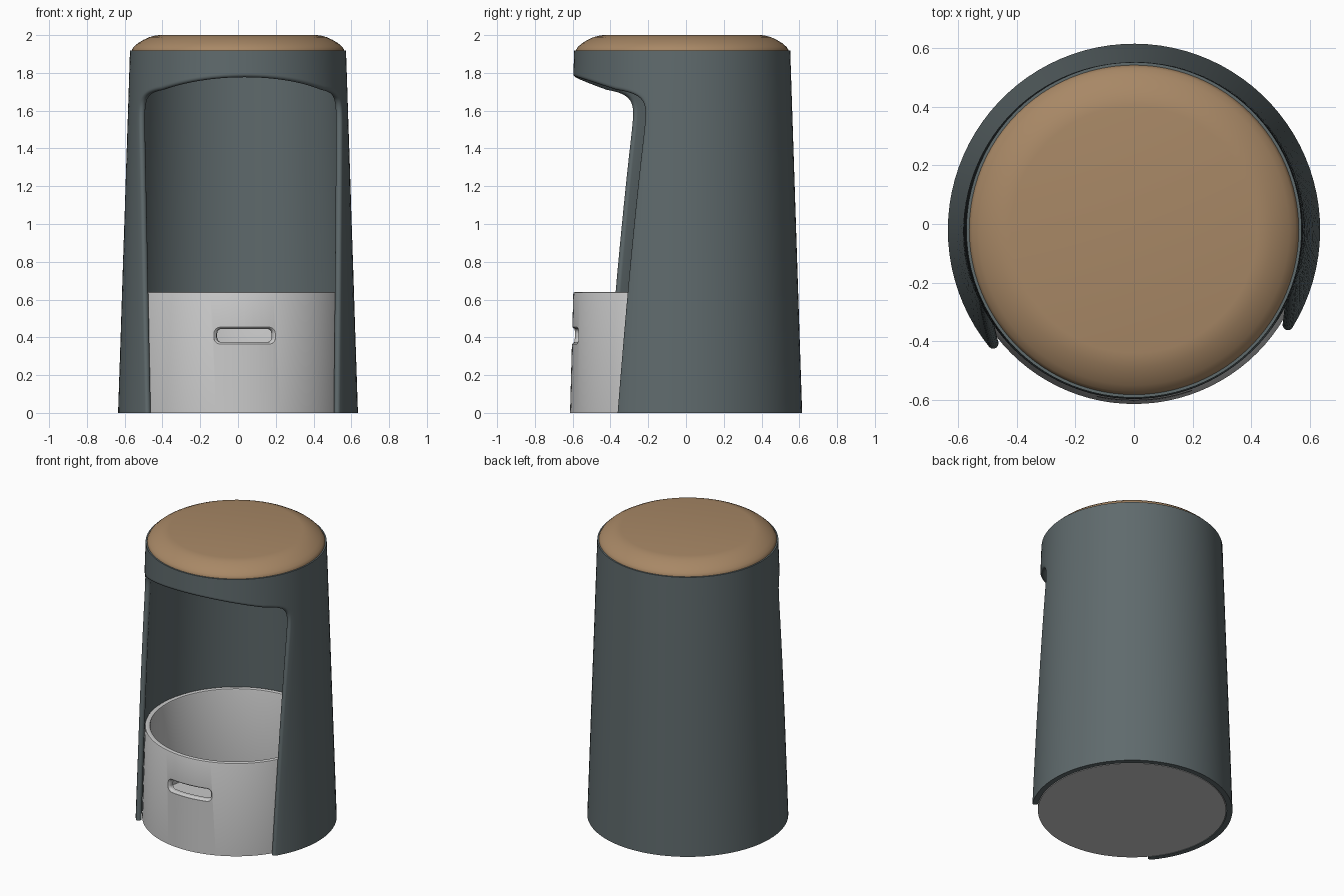
import bpy, bmesh, math
from mathutils import Vector
from mathutils.geometry import interpolate_bezier

if "Cube" in bpy.data.objects:
    bpy.data.objects.remove(bpy.data.objects["Cube"])

CY = -0.02                    # shared axis of all round parts
TURN = math.radians(3.6)      # opening is turned slightly to the right
TOP = 1.918


def material(name, rgb):
    m = bpy.data.materials.new(name)
    m.diffuse_color = (*rgb, 1)
    m.use_nodes = True
    m.node_tree.nodes["Principled BSDF"].inputs["Base Color"].default_value = m.diffuse_color
    return m


slate = material("slate_shell", (0.115, 0.145, 0.152))
tan = material("tan_leather", (0.39, 0.245, 0.132))
grey = material("light_grey", (0.58, 0.58, 0.58))


def make_object(name, bm, mat, smooth=True):
    bmesh.ops.remove_doubles(bm, verts=bm.verts[:], dist=0.0002)
    bmesh.ops.recalc_face_normals(bm, faces=bm.faces[:])
    mesh = bpy.data.meshes.new(name)
    bm.to_mesh(mesh)
    bm.free()
    ob = bpy.data.objects.new(name, mesh)
    bpy.context.collection.objects.link(ob)
    mesh.materials.append(mat)
    if smooth:
        bpy.ops.object.select_all(action='DESELECT')
        ob.select_set(True)
        bpy.context.view_layer.objects.active = ob
        bpy.ops.object.shade_smooth_by_angle(angle=math.radians(35))
    return ob


def polar(phi, r, z):
    return (r * math.sin(phi + TURN), CY - r * math.cos(phi + TURN), z)


def lathe(name, profile, mat, steps=96):
    bm = bmesh.new()
    vs = [bm.verts.new((r, CY, z)) for r, z in profile]
    es = [bm.edges.new(p) for p in zip(vs, vs[1:])]
    bmesh.ops.spin(bm, geom=vs + es, cent=(0, CY, 0), axis=(0, 0, 1),
                   angle=2 * math.pi, steps=steps)
    bmesh.ops.remove_doubles(bm, verts=bm.verts[:], dist=0.0002)
    return make_object(name, bm, mat)


# --- Tapered shell with an arched opening ---
HALF = 0.018                  # half the wall thickness


def shell_radius(z):
    return 0.635 + (0.572 - 0.635) * z / TOP


def rim_angle(u, z):
    return math.asin(u / (shell_radius(z) - HALF))


# right half of the rim: (rim angle, rim z, far angle, far z, reaches top)
rim = []
for i in range(12):           # straight side
    k = i / 12
    z = 1.48 * k
    rim.append((rim_angle(0.493 + 0.025 * k, z), z, math.pi, TOP * k, False))
corner = interpolate_bezier(Vector((0.518, 1.48)), Vector((0.52, 1.66)),
                            Vector((0.52, 1.69)), Vector((0.42, 1.71)), 30)
corner_end = rim_angle(0.42, 1.71)
for i, p in enumerate(corner):    # rounded corner
    far = math.pi + (corner_end - math.pi) * i / 29
    rim.append((rim_angle(p.x, p.y), p.y, far, TOP, True))
arch = interpolate_bezier(Vector((0.42, 1.71)), Vector((0.30, 1.755)),
                          Vector((0.15, 1.777)), Vector((0, 1.777)), 14)
for p in arch[1:]:            # top of the arch
    a = rim_angle(p.x, p.y)
    rim.append((a, p.y, a, TOP, True))
left = [(-a, z, -b, w, t) for a, z, b, w, t in rim]
rim = left + rim[-2::-1]

STEPS, NOSE = 32, 8
bm = bmesh.new()
rows = []
for a, z, b, w, _ in rim:
    length = math.hypot((b - a) * shell_radius(z), w - z)
    t0 = HALF / length
    ts = [1 + (t0 - 1) * k / STEPS for k in range(STEPS)]
    path = [(t, 0) for t in ts]
    for k in range(NOSE + 1):     # rounded rim between outer and inner wall
        q = math.pi * k / NOSE
        path.append((t0 * (1 - math.sin(q)), HALF * (1 - math.cos(q))))
    path += [(t, 2 * HALF) for t in reversed(ts)]
    row = []
    for t, depth in path:
        zz = z + (w - z) * t
        row.append(bm.verts.new(polar(a + (b - a) * t, shell_radius(zz) - depth, zz)))
    rows.append(row)
for i in range(len(rows) - 1):
    r0, r1 = rows[i], rows[i + 1]
    for j in range(len(r0) - 1):
        bm.faces.new((r0[j], r0[j + 1], r1[j + 1], r1[j]))
    if rim[i][4] and rim[i + 1][4]:       # top edge
        bm.faces.new((r0[0], r1[0], r1[-1], r0[-1]))
for row in (rows[0], rows[-1]):           # bottom edge
    n = len(row)
    for j in range(n // 2):
        quad = [row[j], row[j + 1], row[n - 2 - j], row[n - 1 - j]]
        bm.faces.new(list(dict.fromkeys(quad)))
make_object("shell", bm, slate)

# --- Seat ---
lathe("seat_board", [(0, 1.84), (0.542, 1.84), (0.542, 1.916), (0, 1.916)], slate)
lathe("seat_cushion", [(0, 1.912), (0.562, 1.912), (0.562, 1.922), (0.552, 1.938),
                       (0.53, 1.957), (0.50, 1.975), (0.47, 1.989), (0.445, 1.996),
                       (0.42, 2.0), (0, 2.0)], tan)

# --- Storage bin with a floor ---
storage_bin = lathe("storage_bin", [
    (0, 0), (0.594, 0), (0.577, 0.63), (0.574, 0.637), (0.567, 0.64),
    (0.552, 0.64), (0.545, 0.637), (0.542, 0.63), (0.556, 0.04), (0, 0.04)], grey)

# --- Handle slot: bent rounded-rectangle cutter, flared at the outer face ---


def slot_outline(grow):
    w, h, r = 0.155 + grow, 0.035 + grow, 0.025 + grow
    pts = []
    for n, (sx, sy) in enumerate(((1, 1), (-1, 1), (-1, -1), (1, -1))):
        for k in range(7):
            q = math.pi / 2 * (n + k / 6)
            pts.append((sx * (w - r) + r * math.cos(q), sy * (h - r) + r * math.sin(q)))
        if n in (0, 2):       # points along the long edges, so they can bend
            for k in range(1, 12):
                pts.append((sx * (w - r) * (1 - k / 6), sy * h))
    return pts


bm = bmesh.new()
loops = []
for r, grow in ((0.50, 0), (0.569, 0), (0.577, 0.004), (0.583, 0.011), (0.65, 0.02)):
    loops.append([bm.verts.new(polar(x / 0.583, r, 0.41 + z)) for x, z in slot_outline(grow)])
for l0, l1 in zip(loops, loops[1:]):
    for j in range(len(l0)):
        k = (j + 1) % len(l0)
        bm.faces.new((l0[j], l0[k], l1[k], l1[j]))
for loop, r in ((loops[0], 0.49), (loops[-1], 0.66)):
    mid = bm.verts.new(polar(0, r, 0.41))
    for j in range(len(loop)):
        bm.faces.new((loop[j], loop[(j + 1) % len(loop)], mid))
cutter = make_object("slot_cutter", bm, grey, smooth=False)
cutter.hide_render = True
cutter.hide_viewport = True
cut = storage_bin.modifiers.new("handle_slot", 'BOOLEAN')
cut.operation = 'DIFFERENCE'
cut.solver = 'EXACT'
cut.object = cutter
# the cut must come before any shading modifier
storage_bin.modifiers.move(len(storage_bin.modifiers) - 1, 0)
